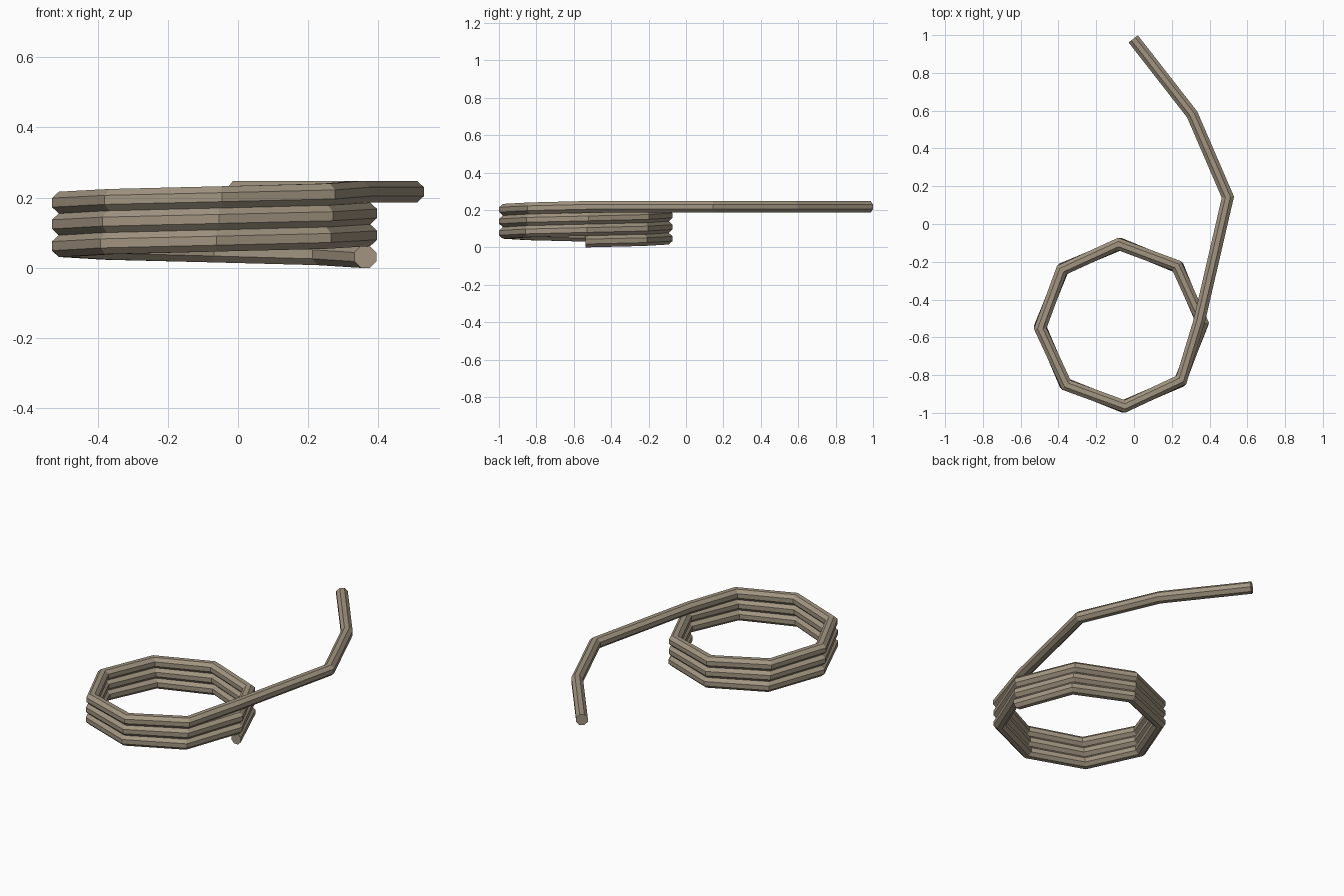
import bpy, bmesh, math
from mathutils import Vector

if "Cube" in bpy.data.objects:
    bpy.data.objects.remove(bpy.data.objects["Cube"])

HALF = 0.031              # half thickness across the rope's flats
SIDES = 8
CENTRE = Vector((-0.067, -0.536, 0))
RADIUS = 0.43
TURNS, STEPS, DRIFT = 3, 8, 2.8

# Rope path: three stacked eight-sided turns, then a loose tail
n = TURNS * STEPS
path = []
for i in range(n):
    a = math.radians((TURNS * 360 + DRIFT) * i / n)
    z = HALF + 0.002 + (0.219 - HALF - 0.002) * i / n
    path.append(CENTRE + Vector((RADIUS * math.cos(a), RADIUS * math.sin(a), z)))
path += [Vector(p) for p in ((0.345, -0.515, 0.219), (0.497, 0.142, 0.219),
                             (0.308, 0.58, 0.219), (-0.004, 0.98, 0.219))]


def flat_dir(a, b):
    d = b - a
    d.z = 0
    return d.normalized()


# Sweep an octagon along the path with mitred corners
bm = bmesh.new()
rings = []
r = HALF / math.cos(math.pi / SIDES)
for i, p in enumerate(path):
    if i == 0:
        side, mitre = Vector((1, 0, 0)), 1.0
    else:
        d0 = flat_dir(path[i - 1], p)
        d1 = flat_dir(p, path[i + 1]) if i < len(path) - 1 else d0
        t = (d0 + d1).normalized()
        side, mitre = Vector((t.y, -t.x, 0)), 1 / t.dot(d0)
    ring = []
    for k in range(SIDES):
        a = 2 * math.pi * (k + 0.5) / SIDES
        ring.append(bm.verts.new(p + side * (r * mitre * math.cos(a))
                                 + Vector((0, 0, r * math.sin(a)))))
    rings.append(ring)
for lo, hi in zip(rings, rings[1:]):
    for k in range(SIDES):
        j = (k + 1) % SIDES
        bm.faces.new((lo[k], lo[j], hi[j], hi[k]))
bm.faces.new(rings[0])
bm.faces.new(rings[-1])
bmesh.ops.recalc_face_normals(bm, faces=bm.faces)

# Stand exactly on the ground
low = min(v.co.z for v in bm.verts)
for v in bm.verts:
    v.co.z -= low

mesh = bpy.data.meshes.new("coiled_rope")
bm.to_mesh(mesh)
bm.free()
rope = bpy.data.objects.new("coiled_rope", mesh)
bpy.context.collection.objects.link(rope)

mat = bpy.data.materials.new("hemp")
mat.diffuse_color = (0.36, 0.30, 0.22, 1)
mat.use_nodes = True
mat.node_tree.nodes["Principled BSDF"].inputs["Base Color"].default_value = mat.diffuse_color
mesh.materials.append(mat)
